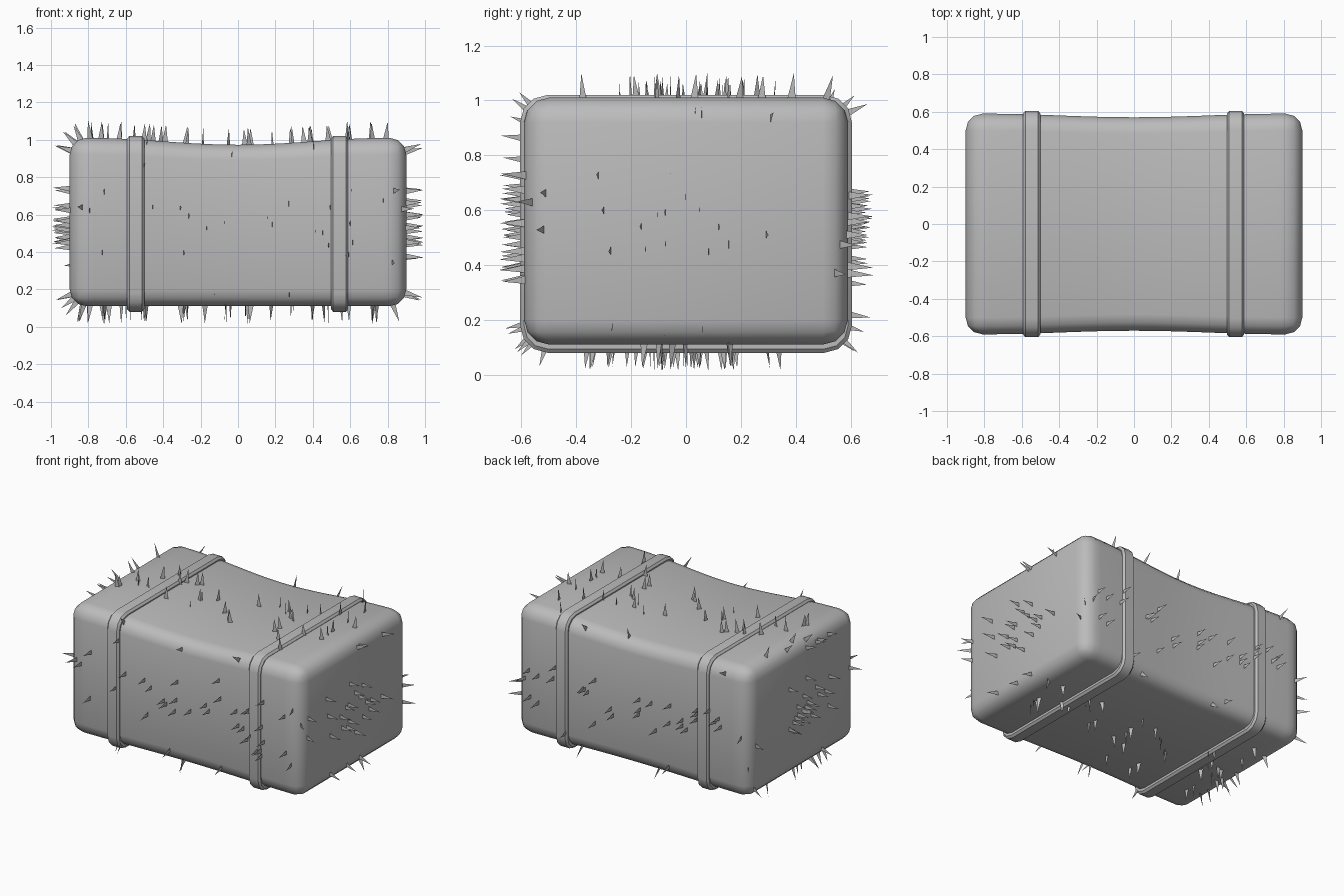
import bpy, bmesh, math, random
from mathutils import Vector

random.seed(7)
if "Cube" in bpy.data.objects:
    bpy.data.objects.remove(bpy.data.objects["Cube"])

grey = bpy.data.materials.new("plain grey")
grey.use_nodes = True
grey.diffuse_color = (0.5, 0.5, 0.5, 1)
grey.node_tree.nodes["Principled BSDF"].inputs["Base Color"].default_value = (0.5, 0.5, 0.5, 1)


def add_object(name, bm, smooth=None):
    mesh = bpy.data.meshes.new(name)
    bm.to_mesh(mesh)
    bm.free()
    mesh.materials.append(grey)
    obj = bpy.data.objects.new(name, mesh)
    bpy.context.collection.objects.link(obj)
    if smooth:
        bpy.ops.object.select_all(action='DESELECT')
        obj.select_set(True)
        bpy.context.view_layer.objects.active = obj
        bpy.ops.object.shade_smooth_by_angle(angle=math.radians(smooth))
    return obj


# Cushion body: rounded box, waisted towards the middle
MID = 0.56
HALF = Vector((0.9, 0.59, 0.45))
bm = bmesh.new()
bmesh.ops.create_cube(bm, size=2)
for v in bm.verts:
    v.co = Vector(a * b for a, b in zip(v.co, HALF))
bmesh.ops.bevel(bm, geom=bm.edges[:], offset=0.09, segments=3, profile=0.5, affect='EDGES')
for i in range(-7, 8):
    bmesh.ops.bisect_plane(bm, geom=bm.verts[:] + bm.edges[:] + bm.faces[:],
                           plane_co=(i * 0.11, 0, 0), plane_no=(1, 0, 0))
for v in bm.verts:
    waist = (1 + math.cos(math.pi * min(1, abs(v.co.x) / 0.8))) / 2
    v.co.y *= 1 - 0.033 * waist
    if v.co.z > 0:
        v.co.z -= 0.037 * waist * v.co.z / HALF.z
    v.co.z += MID
bm.normal_update()

# Choose evenly spread spots on the body for the spikes
faces = bm.faces[:]
areas = [f.calc_area() for f in faces]
spots = []
for f in random.choices(faces, weights=areas, k=240):
    weights = [random.random() + 0.01 for _ in f.verts]
    total = sum(weights)
    point = sum((v.co * w for v, w in zip(f.verts, weights)), Vector()) / total
    normal = sum((v.normal * w for v, w in zip(f.verts, weights)), Vector()).normalized()
    normal += Vector((random.uniform(-1, 1), random.uniform(-1, 1), 0)) * 0.06
    spots.append((point, normal.normalized()))
add_object("body", bm, 40)

# Spikes: thin upright blades pointing away from the body
bm = bmesh.new()
for point, normal in spots:
    up = Vector((0, 0, 1))
    side = (up - normal * normal.z).normalized() * 0.016
    base = point - normal * 0.008
    tip = point + normal * random.uniform(0.08, 0.096)
    bm.faces.new([bm.verts.new(p) for p in (base - side, base + side, tip)])
add_object("spikes", bm)


# Straps: bands with chamfered edges wrapped around the body
def rounded_loop(x, inset):
    hy, hz, r = 0.605 - inset, 0.47 - inset, 0.1 - inset
    loop = []
    for quarter, (sy, sz) in enumerate(((1, 1), (-1, 1), (-1, -1), (1, -1))):
        for step in range(4):
            a = math.radians(quarter * 90 + step * 30)
            loop.append((x, sy * (hy - r) + r * math.cos(a),
                         MID - 0.01 + sz * (hz - r) + r * math.sin(a)))
    return loop


def make_strap(name, centre):
    section = [(-0.046, 0.05), (-0.046, 0.014), (-0.034, 0)]
    section += [(-x, inset) for x, inset in reversed(section)]
    bm = bmesh.new()
    rings = [[bm.verts.new(p) for p in rounded_loop(centre + x, i)] for x, i in section]
    for a, b in zip(rings, rings[1:] + rings[:1]):
        for k in range(len(a)):
            n = (k + 1) % len(a)
            bm.faces.new((a[k], a[n], b[n], b[k]))
    bmesh.ops.recalc_face_normals(bm, faces=bm.faces[:])
    add_object(name, bm, 35)


make_strap("right_strap", -0.547)
make_strap("left_strap", 0.543)
